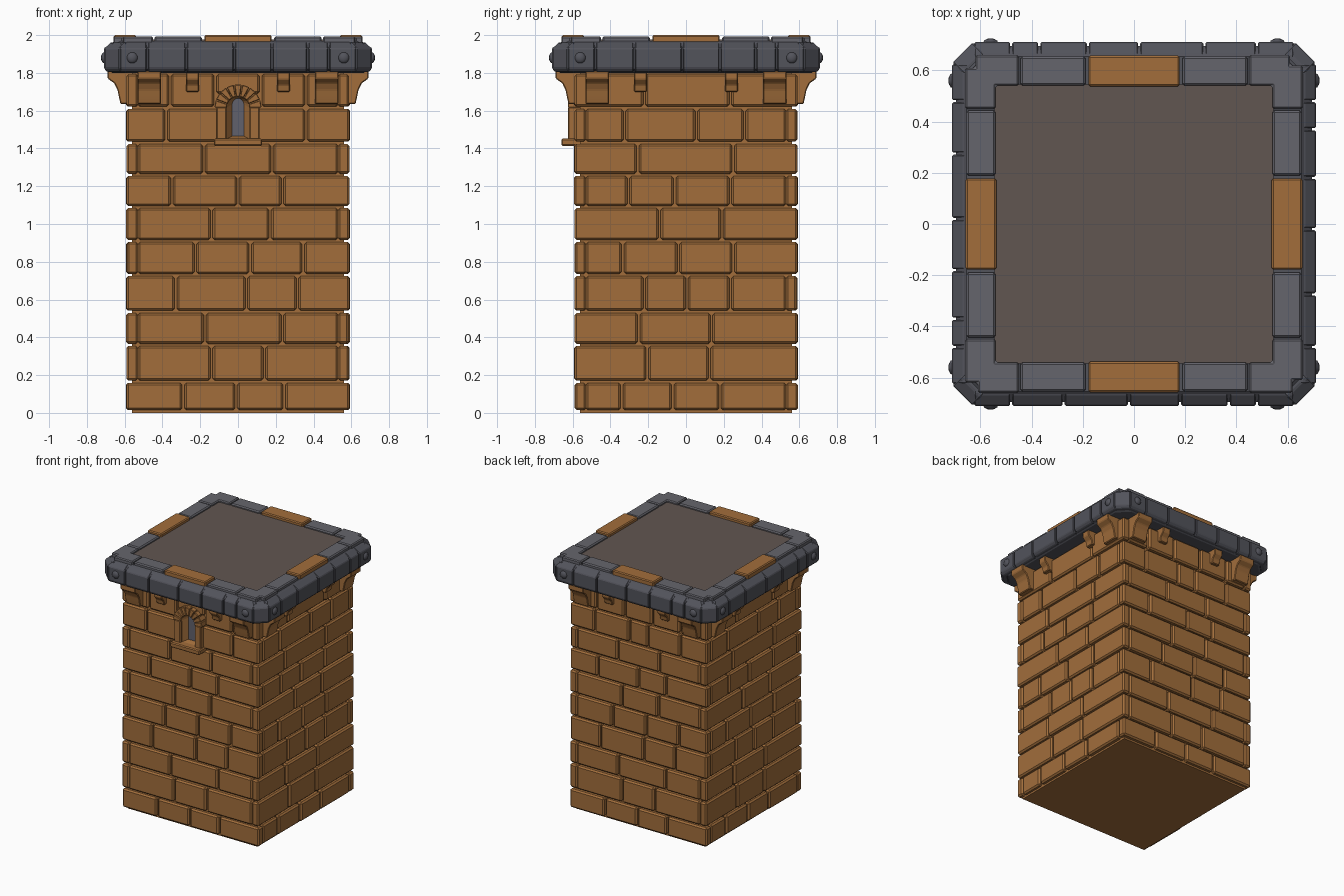
import bpy, bmesh, random
from math import pi, sin, cos, radians
from mathutils import Matrix, Vector

random.seed(4)
if "Cube" in bpy.data.objects:
    bpy.data.objects.remove(bpy.data.objects["Cube"], do_unlink=True)


def material(name, rgb):
    m = bpy.data.materials.new(name)
    m.use_nodes = True
    m.diffuse_color = (*rgb, 1)
    m.node_tree.nodes["Principled BSDF"].inputs["Base Color"].default_value = (*rgb, 1)
    return m


BRICK = material("ochre brick", (0.36, 0.155, 0.044))
STONE = material("grey stone", (0.13, 0.13, 0.15))
BAND = material("dark grey band", (0.085, 0.087, 0.105))
FLOOR = material("brown grey roof", (0.12, 0.092, 0.083))
PANE = material("window grey", (0.12, 0.12, 0.15))

SIDES = [Matrix.Rotation(k * pi / 2, 4, 'Z') for k in range(4)]
# maps a profile (u, v) extruded along w onto: front plane, side section, plan
FRONT = lambda u, v, w: (u, w, v)
SECTION = lambda u, v, w: (w, u, v)
PLAN = lambda u, v, w: (u, v, w)


def prism(bm, pts, w0, w1, plane=FRONT, mat=None, bevel=0.0):
    """Extrude a closed profile between w0 and w1, with optional bevelled edges."""
    mat = mat or Matrix()
    a = [bm.verts.new(mat @ Vector(plane(u, v, w0))) for u, v in pts]
    b = [bm.verts.new(mat @ Vector(plane(u, v, w1))) for u, v in pts]
    faces = [bm.faces.new(a), bm.faces.new(b[::-1])]
    n = len(pts)
    for i in range(n):
        j = (i + 1) % n
        faces.append(bm.faces.new((a[i], b[i], b[j], a[j])))
    bmesh.ops.recalc_face_normals(bm, faces=faces)
    if bevel:
        edges = list({e for f in faces for e in f.edges})
        bmesh.ops.bevel(bm, geom=edges, offset=bevel, segments=1,
                        affect='EDGES', clamp_overlap=True)


def block(bm, x0, x1, y0, y1, z0, z1, mat=None, bevel=0.0):
    prism(bm, [(x0, z0), (x1, z0), (x1, z1), (x0, z1)], y0, y1, FRONT, mat, bevel)


def loft(bm, rings, caps=True):
    """Join rings of equal point count."""
    loops = [[bm.verts.new(p) for p in r] for r in rings]
    n = len(loops[0])
    for a, b in zip(loops, loops[1:]):
        for i in range(n):
            j = (i + 1) % n
            bm.faces.new((a[i], a[j], b[j], b[i]))
    if caps:
        bm.faces.new(loops[0][::-1])
        bm.faces.new(loops[-1])


def finish(bm, name, mat, smooth=False):
    bmesh.ops.recalc_face_normals(bm, faces=bm.faces[:])
    me = bpy.data.meshes.new(name)
    bm.to_mesh(me)
    bm.free()
    me.materials.append(mat)
    if smooth:
        me.polygons.foreach_set("use_smooth", [True] * len(me.polygons))
    ob = bpy.data.objects.new(name, me)
    bpy.context.collection.objects.link(ob)
    return ob


# Mortar core
bm = bmesh.new()
block(bm, -.56, .56, -.56, .56, 0, 1.82)
finish(bm, "wall_core", BRICK)

# Brick courses: joints on front/back, joints on the two sides, corner owner
LEVELS = [.008, .165, .36, .535, .73, .91, 1.09, 1.26, 1.43, 1.615, 1.80]
COURSES = [
    ([-.29, -.01, .245], [-.34, -.07, .18], "F"),
    ([-.14, .14], [-.205, .125], "S"),
    ([-.175, .235], [-.25, .135], "S"),
    ([-.33, .045, .315], [-.22, .005, .235], "F"),
    ([-.225, .065, .345], [-.335, -.04, .25], "P"),
    ([-.14, .17], [-.14, .19], "S"),
    ([-.35, 0, .235], [-.305, -.06, .235], "F"),
    ([-.18, .18], [-.255, .25], "S"),
    ([-.38, -.08, .08, .36], [-.325, .055, .31], "F"),
    ([-.36, -.12, .12, .36], [-.22, .235], "S"),
]
OUT, IN, GAP = .59, .53, .006
bm = bmesh.new()
for row, (front, side, owner) in enumerate(COURSES):
    z0, z1 = LEVELS[row] + GAP, LEVELS[row + 1] - GAP
    for k, turn in enumerate(SIDES):
        own = owner == "FS"[k % 2]
        left = -OUT if own else -IN
        right = OUT if own or owner == "P" else IN
        xs = [left] + (side if k % 2 else front) + [right]
        for x0, x1 in zip(xs, xs[1:]):
            bottom = z0
            if k == 0 and row >= 8 and abs(x0 + x1) < .01:
                if row == 8:
                    continue          # window opening
                bottom = 1.69         # lintel brick
            face = -OUT - random.uniform(-.004, .004)
            block(bm, x0 + GAP * (x0 != left), x1 - GAP * (x1 != right),
                  face, -IN, bottom, z1, turn, .011)
finish(bm, "wall_bricks", BRICK)

# Corbels beneath the parapet
BIG = [(-.55, 1.635), (-.622, 1.635), (-.63, 1.67), (-.638, 1.71),
       (-.655, 1.745), (-.69, 1.77), (-.69, 1.81), (-.55, 1.81)]
SMALL = [(-.55, 1.70), (-.615, 1.70), (-.622, 1.735), (-.65, 1.765),
         (-.65, 1.81), (-.55, 1.81)]
bm = bmesh.new()
for turn in SIDES:
    for s in (-1, 1):
        for prof, x, half in ((BIG, .47, .063), (SMALL, .24, .034)):
            prism(bm, prof, s * x - half, s * x + half, SECTION, turn, .005)
finish(bm, "corbels", BRICK)


# Window: jambs, voussoirs, sill
def arch(r, base, y, spring=1.615, n=10):
    pts = [(-r, y, base), (r, y, base)]
    return pts + [(r * cos(pi * i / n), y, spring + r * sin(pi * i / n))
                  for i in range(n + 1)]


bm = bmesh.new()
for s in (-1, 1):
    x0, x1 = sorted((s * .06, s * .115))
    block(bm, x0, x1, -.625, -.55, 1.44, 1.62, None, .006)
N = 9
for i in range(N):
    a0, a1 = (radians(180 * (i + t) / N + d) for t, d in ((0, .8), (1, -.8)))
    prism(bm, [(r * cos(a), 1.615 + r * sin(a))
               for r, a in ((.06, a0), (.125, a0), (.125, a1), (.06, a1))],
          -.625, -.55, FRONT, None, .004)
block(bm, -.128, .128, -.66, -.55, 1.413, 1.452, None, .007)
finish(bm, "window_frame", BRICK)

bm = bmesh.new()
loft(bm, [arch(.062, 1.45, -.608), arch(.03, 1.465, -.567, 1.635)], False)
finish(bm, "window_reveal", BRICK)
bm = bmesh.new()
bm.faces.new([bm.verts.new(p) for p in arch(.031, 1.46, -.568, 1.635)])
finish(bm, "window_pane", PANE)


# Parapet band with chamfered corners
def octagon(h, c, z):
    return [(t @ Vector((x, -h, z))) for t in SIDES for x in (-h + c, h - c)]


bm = bmesh.new()
loft(bm, [octagon(.665, .08, 1.80), octagon(.695, .085, 1.82),
          octagon(.695, .085, 1.935), octagon(.655, .07, 1.968)])
finish(bm, "parapet_band", BAND)

JOINTS = [-.628, -.48, -.275, -.02, .18, .37, .48, .628]
PLATE = [(-.66, 1.805), (-.693, 1.805), (-.71, 1.825), (-.71, 1.93),
         (-.665, 1.962), (-.64, 1.962)]
bm = bmesh.new()
for turn in SIDES:
    for x0, x1 in zip(JOINTS, JOINTS[1:]):
        prism(bm, PLATE, x0 + .004, x1 - .004, SECTION, turn, .005)
    corner = turn @ Matrix.Rotation(pi / 4, 4, 'Z') @ Matrix.Translation((0, -.236, 0))
    prism(bm, PLATE, -.056, .056, SECTION, corner, .005)
finish(bm, "parapet_plates", BAND)

# Rivets
bm = bmesh.new()
for turn in SIDES:
    for x in (-.56, .56):
        place = turn @ Matrix.Translation((x, -.706, 1.88)) @ Matrix.Diagonal((1, .65, 1, 1))
        bmesh.ops.create_uvsphere(bm, u_segments=12, v_segments=8, radius=.03, matrix=place)
finish(bm, "rivets", BAND, True)

# Coping stones: straight stones, notched corners, brick centre stones
CORNER = [(.45, .54), (.54, .54), (.54, .45), (.66, .45), (.66, .62),
          (.61, .62), (.61, .66), (.45, .66)]
coping, accent = bmesh.new(), bmesh.new()
for turn in SIDES:
    prism(coping, CORNER, 1.93, 1.992, PLAN, turn, .007)
    for x0, x1 in ((-.443, -.19), (.19, .443)):
        block(coping, x0, x1, -.655, -.54, 1.93, 1.992, turn, .008)
    block(accent, -.178, .178, -.658, -.538, 1.93, 2.0, turn, .007)
finish(coping, "coping_stones", STONE)
finish(accent, "coping_centre_bricks", BRICK)

# Roof floor
bm = bmesh.new()
block(bm, -.545, .545, -.545, .545, 1.94, 1.976)
finish(bm, "roof_floor", FLOOR)
